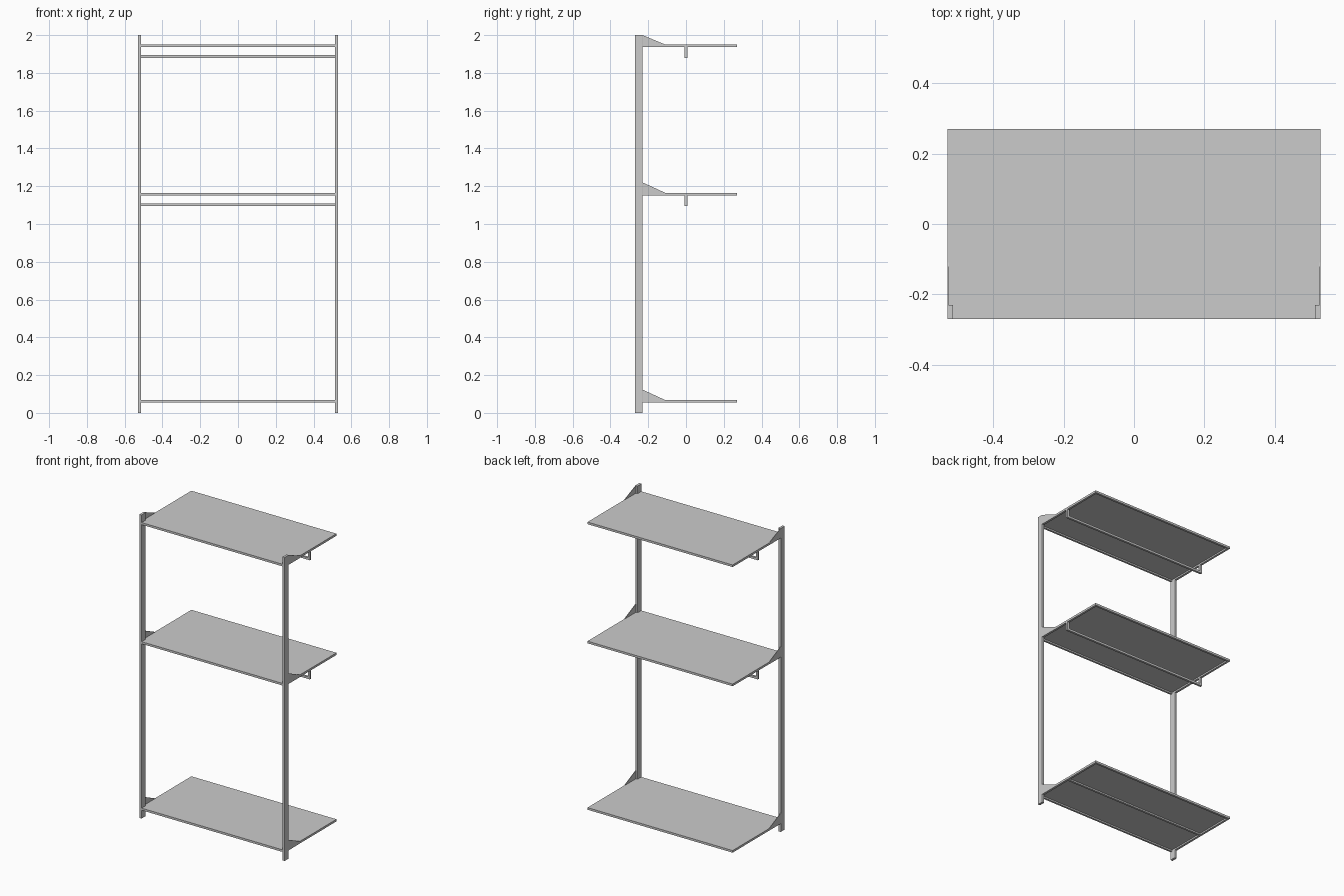
import bpy, bmesh

if "Cube" in bpy.data.objects:
    bpy.data.objects.remove(bpy.data.objects["Cube"])

W, D = 0.529, 0.27        # half width and half depth
T = 0.014                 # tube size / shelf thickness


def box(name, lo, hi, bevel=0):
    bm = bmesh.new()
    bmesh.ops.create_cube(bm, size=1)
    for v in bm.verts:
        v.co = [(a + b) / 2 + c * (b - a) for a, b, c in zip(lo, hi, v.co)]
    if bevel:  # round only the upright edges
        edges = [e for e in bm.edges if abs(e.verts[0].co.z - e.verts[1].co.z) > 0.5]
        bmesh.ops.bevel(bm, geom=edges, offset=bevel, segments=2, affect='EDGES', profile=0.5)
    return finish(name, bm)


def finish(name, bm):
    bmesh.ops.recalc_face_normals(bm, faces=bm.faces)
    me = bpy.data.meshes.new(name)
    bm.to_mesh(me)
    bm.free()
    ob = bpy.data.objects.new(name, me)
    bpy.context.collection.objects.link(ob)
    return ob


def mirror(ob):
    ob.modifiers.new("Mirror", 'MIRROR').use_axis = (True, False, False)


def side_plate(name, profile, x0, x1):
    # flat plate from a (y, z) outline
    bm = bmesh.new()
    face = bm.faces.new([bm.verts.new((x0, y, z)) for y, z in profile])
    new = bmesh.ops.extrude_face_region(bm, geom=[face])["geom"]
    bmesh.ops.translate(bm, vec=(x1 - x0, 0, 0),
                        verts=[g for g in new if isinstance(g, bmesh.types.BMVert)])
    return finish(name, bm)


# Front posts
mirror(box("post", (0.514, -D, 0), (0.53, -0.23, 2), bevel=0.002))

for level, top, hung in (("lower", 0.068, False), ("middle", 1.165, True), ("upper", 1.95, True)):
    low = top - T
    # Thin panel on a tube frame, open underneath
    box(level + "_shelf_panel", (-W, -D + 0.001, top - 0.004), (W, D, top))
    mirror(box(level + "_frame_side", (W - T, -D + 0.001, low), (W, D, top - 0.004)))
    box(level + "_frame_front", (-W + T, -D + 0.001, low), (W - T, -D + T, top - 0.004))
    box(level + "_frame_back", (-W + T, D - T, low), (W - T, D, top - 0.004))

    # Tapered side bracket joining the shelf to the post
    peak = min(top + 0.055, 2.0)
    mirror(side_plate(level + "_bracket",
                      [(-0.24, low), (-0.11, low), (-0.11, top), (-0.225, peak - 0.002),
                       (-0.232, peak), (-0.24, peak)], W - 0.003, 0.5297))

    if hung:
        # Clothes rail on two short hangers
        z = low - 0.056
        box(level + "_hanging_rail", (-W + T, -T / 2, z), (W - T, T / 2, z + T))
        mirror(box(level + "_rail_hanger", (W - T, -T / 2, z), (W, T / 2, low)))
    else:
        # Middle stiffener under the shelf
        box(level + "_stiffener", (-W + T, -T / 2, low), (W - T, T / 2, top - 0.004))
